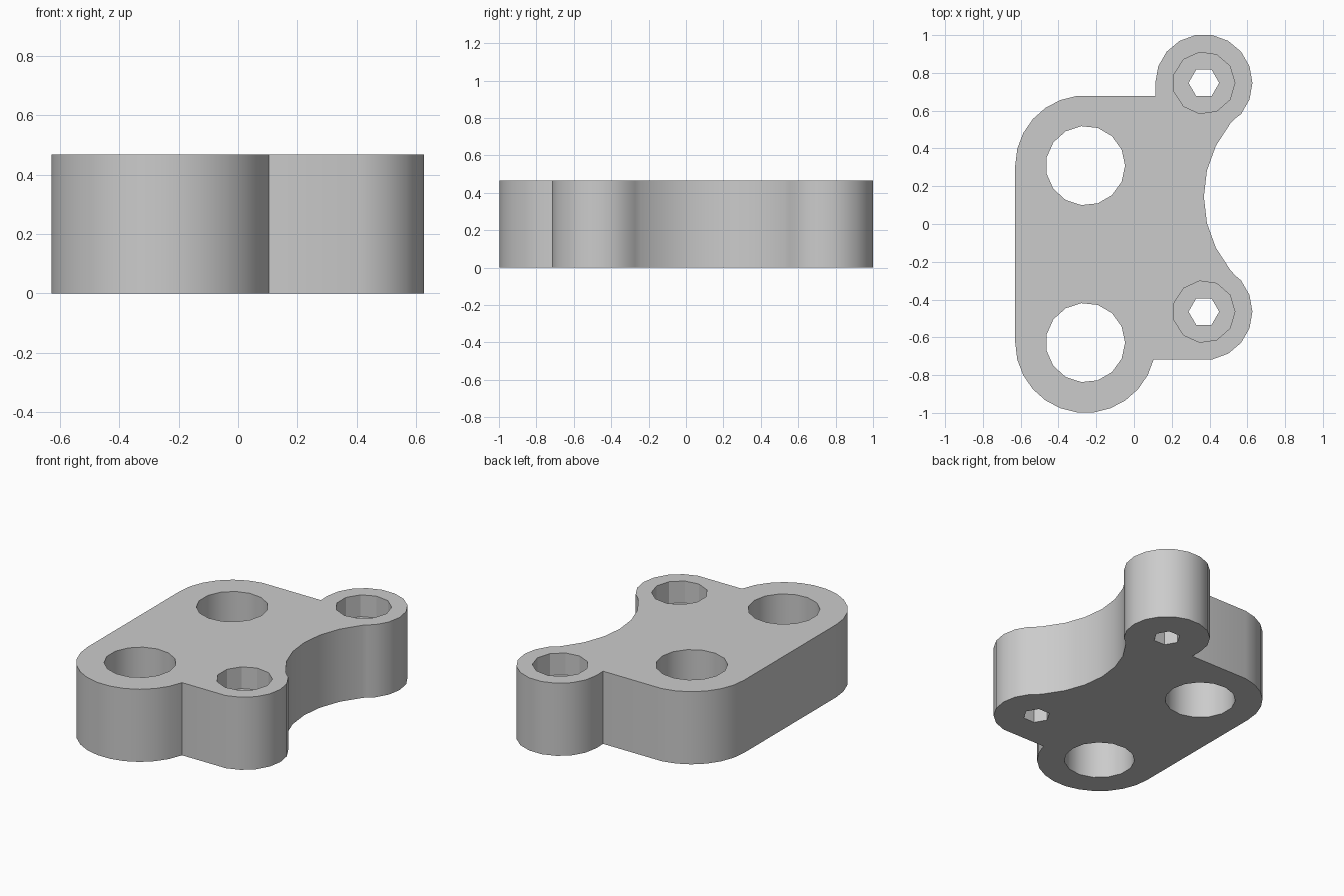
import bpy, bmesh
from math import cos, sin, radians

cube = bpy.data.objects.get("Cube")
if cube:
    bpy.data.objects.remove(cube, do_unlink=True)

HEIGHT = 0.467
BORE_DEPTH = 0.14
BIG_HOLES = [(-0.257, 0.309), (-0.257, -0.628)]
SCREW_HOLES = [(0.37, 0.747), (0.37, -0.464)]
BIG_R, LUG_R = 0.372, 0.257


def arc(center, radius, start, step, count):
    """Points on a circle, from a start angle in degrees."""
    angles = [radians(start + step * i) for i in range(count)]
    return [(center[0] + radius * cos(a), center[1] + radius * sin(a)) for a in angles]


def prism(name, points, z0, z1):
    """Upright solid from a flat outline."""
    bm = bmesh.new()
    face = bm.faces.new([bm.verts.new((x, y, z0)) for x, y in points])
    top = bmesh.ops.extrude_face_region(bm, geom=[face])
    moved = [v for v in top["geom"] if isinstance(v, bmesh.types.BMVert)]
    bmesh.ops.translate(bm, verts=moved, vec=(0, 0, z1 - z0))
    bmesh.ops.recalc_face_normals(bm, faces=bm.faces)
    mesh = bpy.data.meshes.new(name)
    bm.to_mesh(mesh)
    bm.free()
    obj = bpy.data.objects.new(name, mesh)
    bpy.context.collection.objects.link(obj)
    return obj


# Plate outline, clockwise from the left side
big_step = 360 / 26
outline = arc(BIG_HOLES[0], BIG_R, 180, -big_step, 7)          # rounded back corner
outline += [(0.115, 0.678)]
outline += arc(SCREW_HOLES[0], LUG_R, 180, -20, 12)            # back lug
outline += [(0.53, 0.554)]
outline += arc((0.976, 0.144), 0.606, 180 - 39.6, 13.2, 7)     # hollow side
outline += [(0.535, -0.272)]
outline += arc(SCREW_HOLES[1], LUG_R, 40, -20, 7)              # front lug
outline += arc(BIG_HOLES[1], BIG_R, -big_step, -big_step, 13)  # rounded front end
plate = prism("mounting_plate", outline, 0, HEIGHT)

# Cutters: through holes and the wider screw head recesses
cutters = []
for c in BIG_HOLES:
    cutters.append(prism("rod_hole_cutter", arc(c, 0.21, 0, 24, 15), -0.1, HEIGHT + 0.1))
for c in SCREW_HOLES:
    cutters.append(prism("screw_hole_cutter", arc(c, 0.081, 0, 60, 6), -0.1, HEIGHT + 0.1))
    cutters.append(prism("screw_head_cutter", arc(c, 0.164, 0, 360 / 11, 11),
                         HEIGHT - BORE_DEPTH, HEIGHT + 0.1))
for cutter in cutters:
    cutter.hide_render = True
    mod = plate.modifiers.new("cut", "BOOLEAN")
    mod.operation = "DIFFERENCE"
    mod.solver = "EXACT"
    mod.object = cutter

# Bake the cuts and drop the cutters
graph = bpy.context.evaluated_depsgraph_get()
plate.data = bpy.data.meshes.new_from_object(plate.evaluated_get(graph))
plate.modifiers.clear()
for cutter in cutters:
    bpy.data.objects.remove(cutter, do_unlink=True)

# Single grey material
grey = bpy.data.materials.new("light_grey")
grey.use_nodes = True
color = (0.6, 0.6, 0.6, 1)
grey.diffuse_color = color
grey.node_tree.nodes["Principled BSDF"].inputs["Base Color"].default_value = color
plate.data.materials.clear()
plate.data.materials.append(grey)

# Smooth walls, crisp rims
bpy.ops.object.select_all(action="DESELECT")
plate.select_set(True)
bpy.context.view_layer.objects.active = plate
bpy.ops.object.shade_smooth_by_angle(angle=radians(30))
